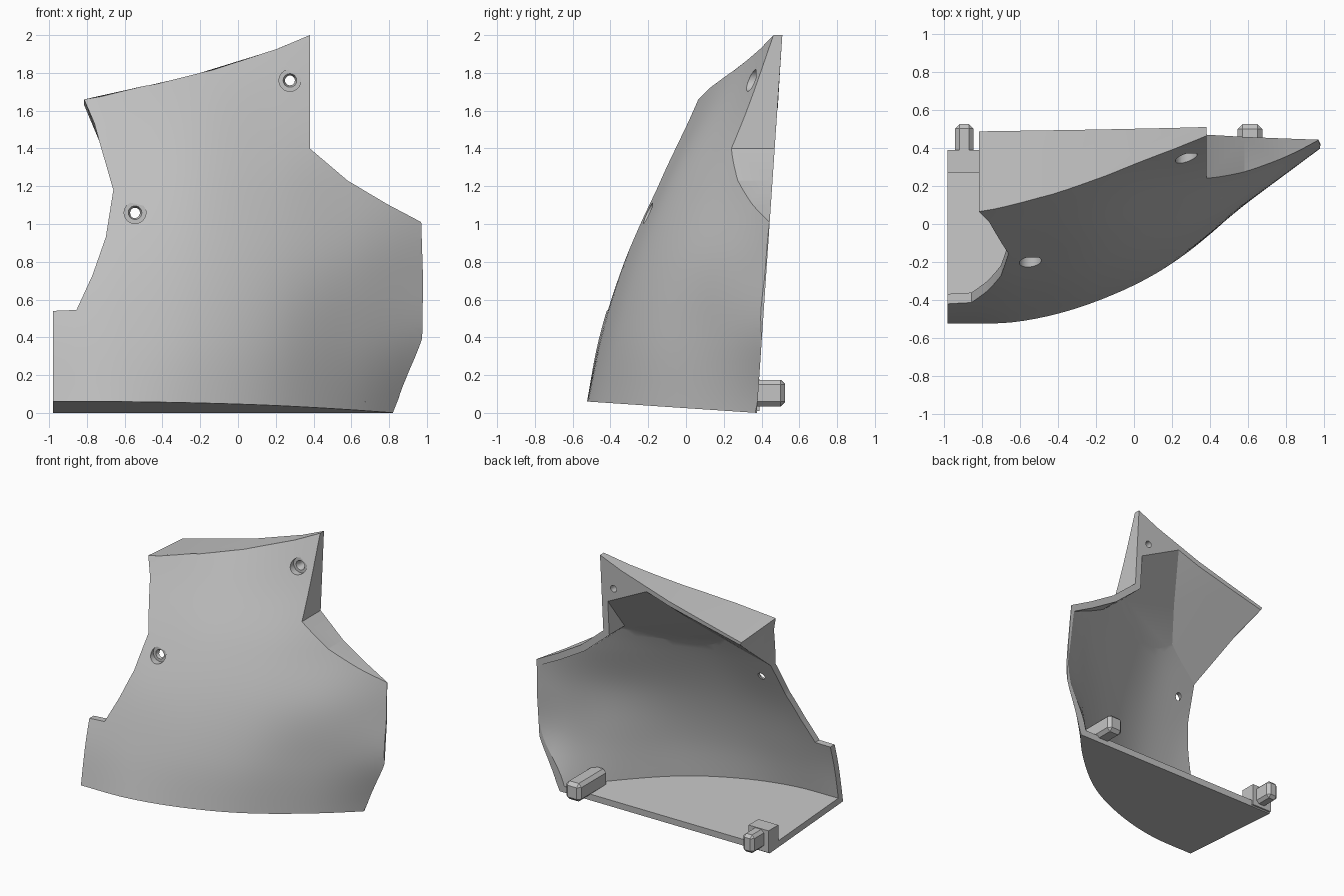
import bpy, bmesh, math
from mathutils import Vector

if "Cube" in bpy.data.objects:
    bpy.data.objects.remove(bpy.data.objects["Cube"])

grey = bpy.data.materials.new("plain_grey")
grey.use_nodes = True
GREY = (0.55, 0.55, 0.55, 1)
grey.diffuse_color = GREY
grey.node_tree.nodes["Principled BSDF"].inputs["Base Color"].default_value = GREY

WALL = 0.05
# Depth of the curved front: rows climb in z, columns run along x
DEPTH = [
    [-.535, -.525, -.415, -.21, .13, .57],
    [-.46, -.435, -.355, -.18, .115, .42],
    [-.335, -.315, -.245, -.09, .145, .44],
    [-.18, -.14, -.08, .07, .275, .485],
    [.02, .06, .13, .26, .40, .55],
    [.20, .25, .34, .42, .52, .63],
]
# Front silhouette, anticlockwise from the lower left
OUTLINE = [(-.98, 0), (.82, 0), (.975, .39), (.98, .7), (.97, 1.01), (.79, 1.105),
           (.58, 1.23), (.38, 1.4), (.38, 2), (.2, 1.925), (-.2, 1.8), (-.5, 1.73),
           (-.815, 1.66), (-.735, 1.44), (-.66, 1.18), (-.70, .93), (-.77, .73),
           (-.855, .545), (-.98, .54)]
# Hollow silhouette before insetting: open to the left and above
HOLLOW = ([(-1.3, 0), (.86, 0), (1.03, .39), (1.05, .97)] + OUTLINE[5:8] +
          [(.38, 2.3), (-1.3, 2.3)])


def spline(v, t):
    """Smooth curve through evenly spaced values, straight beyond the ends."""
    p = [2 * v[0] - v[1]] + list(v) + [2 * v[-1] - v[-2]]
    i = min(max(int(math.floor(t)), 0), len(v) - 2)
    u = t - i
    a, b, c, d = p[i:i + 4]
    if u < 0:
        return b + u * (c - a) / 2
    if u > 1:
        return c + (u - 1) * (d - b) / 2
    return b + u / 2 * (c - a + u * (2 * a - 5 * b + 4 * c - d + u * (3 * (b - c) + d - a)))


def front(x, z):
    return spline([spline(row, (x + 1) / .4) for row in DEPTH], z / .4)


def thickness(x, z):
    """Wall depth along y, thinning towards the sharp left edge."""
    e = .02
    dx = (front(x + e, z) - front(x - e, z)) / (2 * e)
    dz = (front(x, z + e) - front(x, z - e)) / (2 * e)
    taper = min(1, max(.3, (1.03 - x) / .25))
    return WALL * taper * Vector((dx, 1, dz)).length


def back(z):
    return .375 + .0675 * z


def tilt(x, y, z):
    """Height of an outline point at depth y: sloping floor, drooping top."""
    if z < .06:
        return z + .067 * (.375 - y)
    if z > 1.6:
        return z - .07 * (y - front(x, z)) * (.38 - x) / 1.2
    return z


def finish(name, bm):
    bmesh.ops.recalc_face_normals(bm, faces=bm.faces)
    me = bpy.data.meshes.new(name)
    bm.to_mesh(me)
    bm.free()
    me.materials.append(grey)
    ob = bpy.data.objects.new(name, me)
    bpy.context.collection.objects.link(ob)
    return ob


def loft(name, ring_a, ring_b):
    """Closed solid between two matching rings."""
    bm = bmesh.new()
    a = [bm.verts.new(p) for p in ring_a]
    b = [bm.verts.new(p) for p in ring_b]
    bm.faces.new(a)
    bm.faces.new(b[::-1])
    for i in range(len(a)):
        j = (i + 1) % len(a)
        bm.faces.new((a[i], b[i], b[j], a[j]))
    return finish(name, bm)


def outline_solid(name, pts, extra):
    rings = []
    for is_back in (False, True):
        ring = []
        for x, z in pts:
            y = back(z) + extra if is_back else -1
            ring.append((x, y, tilt(x, y, z)))
        rings.append(ring)
    return loft(name, *rings)


def inset(pts, d):
    out = []
    for i, p in enumerate(pts):
        p = Vector(p)
        u = (p - Vector(pts[i - 1])).normalized()
        v = (Vector(pts[(i + 1) % len(pts)]) - p).normalized()
        n1, n2 = Vector((-u.y, u.x)), Vector((-v.y, v.x))
        out.append(tuple(p + (n1 + n2) * d / (1 + n1.dot(n2))))
    return out


def front_block(name, inside):
    """Everything ahead of the outer or the inner face of the front."""
    n = 44
    bm = bmesh.new()
    near, far = [], []
    for j in range(n + 1):
        for i in range(n + 1):
            x, z = -1.27 + 2.54 * i / n, -.2 + 2.6 * j / n
            y = front(x, z) + (thickness(x, z) if inside else 0)
            near.append(bm.verts.new((x, y, z)))
            far.append(bm.verts.new((x, -2, z)))
    w = n + 1
    for j in range(n):
        for i in range(n):
            q = (j * w + i, j * w + i + 1, (j + 1) * w + i + 1, (j + 1) * w + i)
            bm.faces.new([near[k] for k in q])
            bm.faces.new([far[k] for k in q[::-1]])
    rim = ([i for i in range(n)] + [j * w + n for j in range(n)] +
           [n * w + i for i in range(n, 0, -1)] + [j * w for j in range(n, 0, -1)])
    for k, r in enumerate(rim):
        s = rim[(k + 1) % len(rim)]
        bm.faces.new((near[r], far[r], far[s], near[s]))
    return finish(name, bm)


def cut(ob, tool):
    m = ob.modifiers.new("cut", 'BOOLEAN')
    m.operation, m.solver, m.object = 'DIFFERENCE', 'EXACT', tool
    bpy.context.view_layer.objects.active = ob
    bpy.ops.object.modifier_apply(modifier=m.name)
    bpy.data.objects.remove(tool)


def drill(x, z, *ends):
    """Round cutter along y between two (radius, depth) ends."""
    y = front(x, z)
    angles = [math.tau * k / 24 for k in range(24)]
    return loft("drill", *[[(x + r * math.cos(a), y + h, z + r * math.sin(a))
                            for a in angles] for r, h in ends])


# Outer body of the panel
shell = outline_solid("panel_shell", OUTLINE, 0)
cut(shell, front_block("outer_front", False))

# Hollow inside
hollow = outline_solid("hollow", inset(HOLLOW, WALL), .2)
cut(hollow, front_block("inner_front", True))

# Sloping underside that follows the top edge down to the waist
edge = [(1.5, 2.45)] + OUTLINE[8:13] + [(-2, 1.4)]
roof = loft("roof", *[[(x, y, z - .05 + .78 * (y - .49)) for x, z in edge] +
                      [(-2, y, 6), (1.5, y, 6)] for y in (-2, 2)])
cut(hollow, roof)

# Solid corner behind the upper screw hole
corners = [(-2, -2), (1.5, -2), (1.5, 2), (-2, 2)]
cut(hollow, loft("corner_fill",
                 [(x, y, 1.65 - .457 * (x - .33) + 1.3 * (y - .49)) for x, y in corners],
                 [(x, y, 9) for x, y in corners]))
cut(shell, hollow)

# Counterbored screw holes
for x, z in ((-.545, 1.06), (.275, 1.76)):
    cut(shell, drill(x, z, (.058, -.2), (.058, .022)))
    cut(shell, drill(x, z, (.044, 0), (.026, .05)))
    cut(shell, drill(x, z, (.026, -.2), (.026, .25)))


def block(name, lo, hi, bevel=0):
    bm = bmesh.new()
    bmesh.ops.create_cube(bm, size=1)
    for v in bm.verts:
        v.co = Vector([(a + b) / 2 + c * (b - a) for a, b, c in zip(lo, hi, v.co)])
    if bevel:
        edges = [e for e in bm.edges if any(v.co.y > hi[1] - .01 for v in e.verts)]
        bmesh.ops.bevel(bm, geom=edges, offset=bevel, segments=1, affect='EDGES')
    return finish(name, bm)


# Locating prongs at the back of the floor
block("right_prong_base", (-.98, .27, .01), (-.81, .39, .18))
block("right_prong", (-.94, .36, .035), (-.845, .525, .175), .022)
block("left_prong", (.545, .2, .035), (.675, .525, .175), .025)

bpy.ops.object.select_all(action='DESELECT')
shell.select_set(True)
bpy.context.view_layer.objects.active = shell
bpy.ops.object.shade_smooth_by_angle(angle=math.radians(25))
